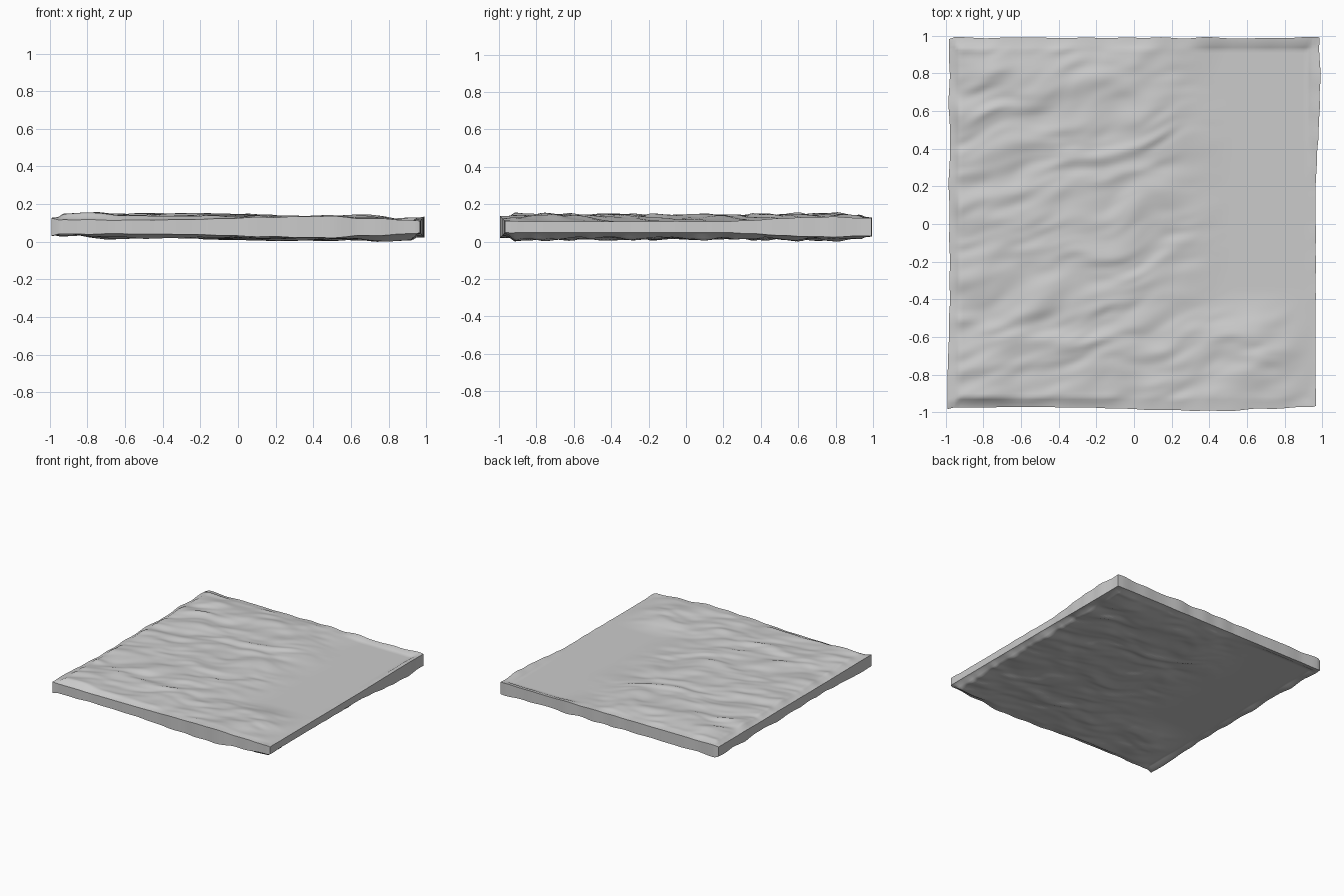
import bpy, bmesh, math
from mathutils import Vector, noise

if "Cube" in bpy.data.objects:
    bpy.data.objects.remove(bpy.data.objects["Cube"], do_unlink=True)

CELLS = 120
HALF = 0.968        # half width before the walls bulge
TOP, BOTTOM = 0.12, 0.063
FLARE = 0.028       # how far a wall edge pushes out


def ramp(a, b, v):
    t = max(0.0, min(1.0, (v - a) / (b - a)))
    return t * t * (3 - 2 * t)


def ripple(x, y):
    """Raised, wind-blown relief that fades to a calm flat patch."""
    rough = 1 - ramp(0.0, 0.5, x + 0.1 * noise.noise(Vector((x, y * 3, 7))))
    front = (1 - ramp(-0.65, -0.35, y)) * (1 - ramp(0.65, 0.97, x))
    mask = max(rough, front)
    warp = 0.08 * noise.noise(Vector((x * 3, y * 3, 2)))
    p = Vector((x * 3.2, (y - 0.25 * x + warp) * 8, 4))
    fine = noise.noise(p) + 0.45 * noise.noise(p * 2.1)
    broad = noise.noise(Vector((x * 2, y * 2, 9)))
    return mask * max(0.002, 0.033 + 0.017 * fine + 0.009 * broad)


def wall_bulge(x, y):
    """Amount, from 0 to 1, that the rim is pushed outward."""
    d = [HALF - x, HALF + x, HALF - y, HALF + y]
    side = d.index(min(d))
    if side == 0:
        t = 0.8 * ramp(0.1, 0.7, y)
    elif side == 1:
        t = 0.35 + 0.35 * (1 - ramp(-0.9, -0.4, y))
    elif side == 2:
        t = 0.65
    else:
        t = 0.3 + 0.65 * ramp(-0.4, 0.35, x) * (1 - ramp(0.45, 0.95, x))
    along = y if side < 2 else x
    t += 0.25 * noise.noise(Vector((along * 7, side * 5.3, 1)))
    return max(0.0, min(1.05, t))


def shape(verts, base, up):
    """Displace one sheet; the underside carries the mirrored relief."""
    for v in verts:
        x, y = v.co.x, v.co.y
        near = max(abs(x), abs(y))
        rim = ramp(HALF - 0.05, HALF, near)
        height = ripple(up * x, y)
        if rim > 0:
            t = wall_bulge(x, y)
            height += rim * (FLARE * t - height)
            push = rim * FLARE * t
            if HALF - abs(x) < 0.001:
                v.co.x += math.copysign(push, x)
            if HALF - abs(y) < 0.001:
                v.co.y += math.copysign(push, y)
        v.co.z = base + up * height


# Slab: two displaced sheets joined by a wall
bm = bmesh.new()
top = bmesh.ops.create_grid(bm, x_segments=CELLS, y_segments=CELLS, size=HALF)["verts"]
under = bmesh.ops.create_grid(bm, x_segments=CELLS, y_segments=CELLS, size=HALF)["verts"]
rims = [e for e in bm.edges if e.is_boundary]
shape(top, TOP, 1)
shape(under, BOTTOM, -1)
bmesh.ops.bridge_loops(bm, edges=rims)
bmesh.ops.recalc_face_normals(bm, faces=bm.faces)

# Centre the slab and rest it on the ground
for axis in range(3):
    values = [v.co[axis] for v in bm.verts]
    shift = min(values) if axis == 2 else (min(values) + max(values)) / 2
    for v in bm.verts:
        v.co[axis] -= shift

mesh = bpy.data.meshes.new("rippled_slab")
bm.to_mesh(mesh)
bm.free()
slab = bpy.data.objects.new("rippled_slab", mesh)
bpy.context.collection.objects.link(slab)

# Pale grey stone
stone = bpy.data.materials.new("pale_grey")
stone.use_nodes = True
stone.diffuse_color = (0.6, 0.6, 0.6, 1)
for node in stone.node_tree.nodes:
    if node.type == "BSDF_PRINCIPLED":
        node.inputs["Base Color"].default_value = (0.6, 0.6, 0.6, 1)
mesh.materials.append(stone)

bpy.ops.object.select_all(action="DESELECT")
slab.select_set(True)
bpy.context.view_layer.objects.active = slab
bpy.ops.object.shade_smooth_by_angle(angle=math.radians(45))
